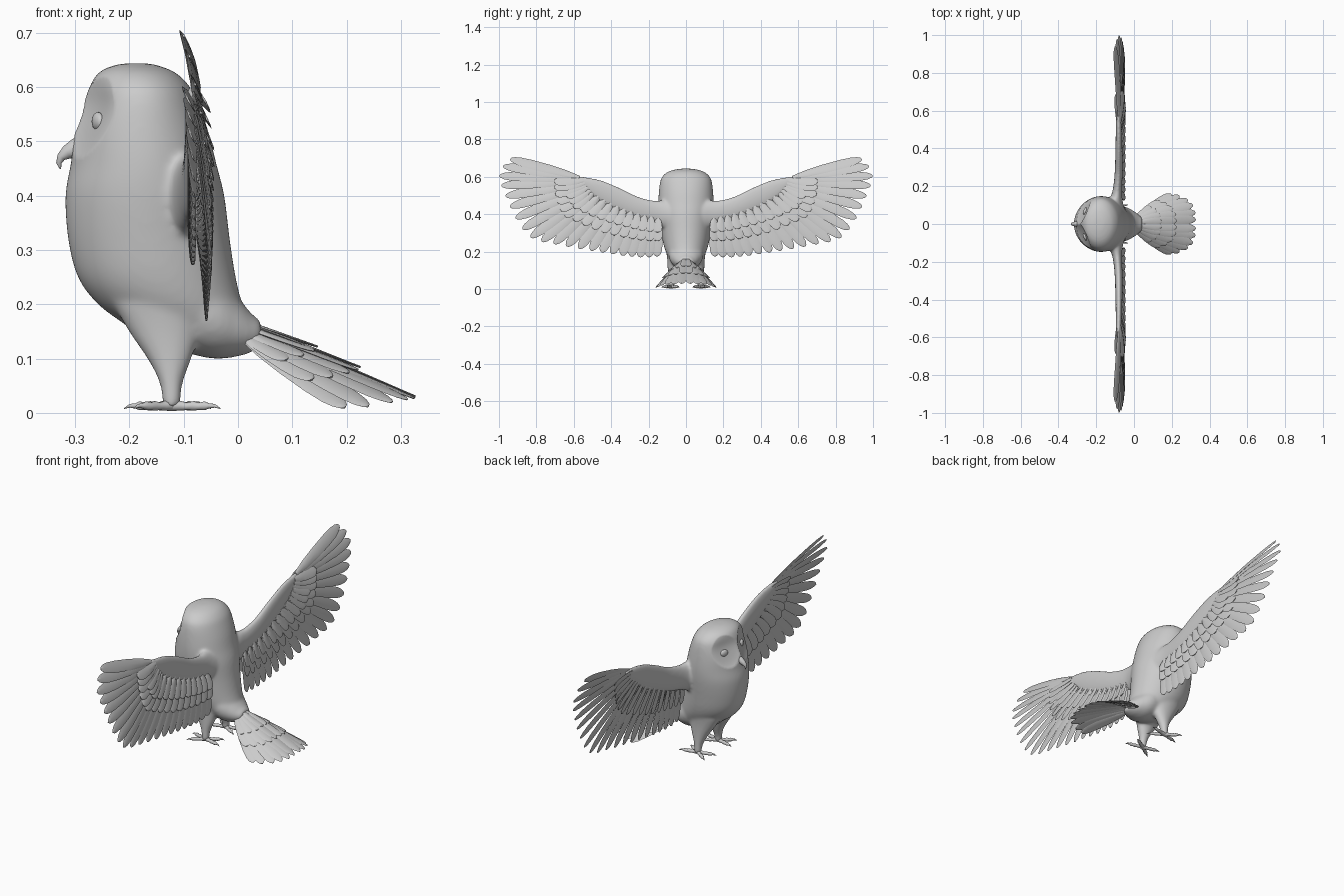
import bpy, bmesh, math
from mathutils import Vector as V, Matrix

if "Cube" in bpy.data.objects:
    bpy.data.objects.remove(bpy.data.objects["Cube"])


def loft(bm, rings, n=24):
    """Skin a closed tube through elliptical rings (centre, half-axis u, half-axis v)."""
    loops = []
    for c, u, v in rings:
        loops.append([bm.verts.new(V(c) + V(u) * math.cos(2 * math.pi * k / n)
                                   + V(v) * math.sin(2 * math.pi * k / n)) for k in range(n)])
    faces = [bm.faces.new(loops[0]), bm.faces.new(loops[-1][::-1])]
    for a, b in zip(loops, loops[1:]):
        for k in range(n):
            j = (k + 1) % n
            faces.append(bm.faces.new((a[k], b[k], b[j], a[j])))
    bmesh.ops.recalc_face_normals(bm, faces=faces)


def curved(rows, steps=5):
    """Resample rows of numbers along a smooth spline through them."""
    out = []
    for i in range(len(rows) - 1):
        q = [rows[max(i - 1, 0)], rows[i], rows[i + 1], rows[min(i + 2, len(rows) - 1)]]
        for s in range(steps):
            t = s / steps
            out.append([b + .5 * t * (c - a + t * (2 * a - 5 * b + 4 * c - d + t * (3 * (b - c) + d - a)))
                        for a, b, c, d in zip(*q)])
    return out + [list(rows[-1])]


def finish(name, bm, mirror=False):
    me = bpy.data.meshes.new(name)
    bm.to_mesh(me)
    bm.free()
    ob = bpy.data.objects.new(name, me)
    bpy.context.collection.objects.link(ob)
    bpy.context.view_layer.objects.active = ob
    ob.select_set(True)
    bpy.ops.object.shade_smooth_by_angle(angle=math.radians(50))
    ob.select_set(False)
    if mirror:
        m = ob.modifiers.new("mirror", 'MIRROR')
        m.use_axis = (False, True, False)
        m.use_mirror_merge = False
    return ob


def feather(bm, base, tip, width, normal, twist=0.0, thick=0.004, bend=0.0):
    """Flat blade with a rounded end."""
    base, tip = V(base), V(tip)
    d = tip - base
    nrm = Matrix.Rotation(twist, 3, d.normalized()) @ V(normal)
    side = d.cross(nrm).normalized()
    nrm = side.cross(d).normalized()
    rings = []
    for t, w in ((0, .35), (.2, .75), (.45, .95), (.7, 1), (.86, .9), (.94, .68), (.985, .38), (1, .1)):
        c = base + d * t + nrm * bend * math.sin(math.pi * t)
        rings.append((c, side * width * w / 2, nrm * thick * (1.2 - .7 * t)))
    loft(bm, rings, 8)


def sample(pts, t):
    f = t * (len(pts) - 1)
    i = min(int(f), len(pts) - 2)
    return V(pts[i]).lerp(V(pts[i + 1]), f - i)


# Body, rump, thighs and wing arms, blended into one skin
bm = bmesh.new()
trunk = [(.13, -.17, 0, .05), (.16, -.205, .02, .085), (.2, -.258, .008, .108), (.25, -.295, -.004, .123),
         (.32, -.313, -.015, .134), (.4, -.318, -.025, .145), (.46, -.308, -.04, .148),
         (.52, -.3, -.055, .145), (.57, -.284, -.073, .139), (.6, -.274, -.088, .128),
         (.625, -.259, -.112, .1), (.638, -.236, -.14, .065), (.644, -.21, -.165, .025)]
loft(bm, [(((a + b) / 2, 0, z), ((b - a) / 2, 0, 0), (0, h, 0)) for z, a, b, h in curved(trunk)], 48)
rump = [(-.13, .12, .3, .09), (-.05, .1, .265, .092), (0, .104, .212, .068), (.025, .112, .183, .05),
        (.042, .122, .17, .036)]
loft(bm, [((x, 0, (a + b) / 2), (0, h, 0), (0, 0, (b - a) / 2)) for x, a, b, h in curved(rump)], 32)
thigh = [(.2, -.23, -.06, .06, .045), (.15, -.202, -.07, .062, .038), (.1, -.168, -.085, .068, .03),
         (.06, -.147, -.1, .075, .023), (.03, -.141, -.104, .08, .018), (.01, -.139, -.106, .08, .018)]
# y, upper z, lower z, x, half thickness
arm = [(.08, .47, .31, -.1, .05), (.13, .475, .33, -.095, .034), (.18, .475, .35, -.088, .025),
       (.26, .497, .37, -.082, .021), (.36, .545, .41, -.08, .019), (.46, .585, .46, -.08, .017),
       (.55, .602, .53, -.082, .014), (.6, .605, .57, -.085, .01)]
for s in (1, -1):
    loft(bm, [(((a + b) / 2, s * y, z), ((b - a) / 2, 0, 0), (0, h, 0)) for z, a, b, y, h in curved(thigh)])
    loft(bm, [((x, s * y, (a + b) / 2), (h, 0, 0), (0, 0, (a - b) / 2)) for y, a, b, x, h in curved(arm)])
body = finish("body", bm)
r = body.modifiers.new("blend", 'REMESH')
r.mode = 'VOXEL'
r.voxel_size = .006
sm = body.modifiers.new("soften", 'SMOOTH')
sm.factor, sm.iterations = .5, 18
for m in ("blend", "soften"):
    bpy.ops.object.modifier_apply(modifier=m)
# Hollow the two facial discs around the eyes
for v in body.data.vertices:
    p = v.co
    d = ((abs(p.y) - .062) / .064) ** 2 + ((p.z - .545) / .075) ** 2
    if p.x < -.17 and d < 1:
        p.x += .022 * (1 - d) ** .9
body.select_set(True)
bpy.ops.object.shade_smooth_by_angle(angle=math.radians(60))
body.select_set(False)

# Eyes
bm = bmesh.new()
bmesh.ops.create_uvsphere(bm, u_segments=20, v_segments=12, radius=1,
                          matrix=Matrix.Translation((-.258, .068, .537)) @ Matrix.Rotation(-.35, 4, 'Z')
                          @ Matrix.Diagonal((.01, .02, .017, 1)))
finish("eyes", bm, True)

# Hooked beak
bm = bmesh.new()
path = [(-.275, .498, .012, .02), (-.298, .488, .016, .018), (-.315, .48, .012, .013), (-.326, .471, .009, .008),
        (-.33, .46, .005, .005), (-.327, .449, .001, .001)]
rings = []
for i, (x, z, w, h) in enumerate(path):
    a, b = path[max(i - 1, 0)], path[min(i + 1, len(path) - 1)]
    t = V((b[0] - a[0], 0, b[1] - a[1])).normalized()
    rings.append(((x, 0, z), (0, w, 0), V((-t.z, 0, t.x)) * h))
loft(bm, rings, 16)
finish("beak", bm)

# Feet: two toes forward, two back, with knuckles and claws
bm = bmesh.new()
for dx, dy in ((-.088, -.022), (-.07, .05), (.072, -.045), (.09, .022)):
    d = V((dx, dy, 0))
    side = V((-dy, dx, 0)).normalized()
    toe = [(0, .014, .011), (.2, .013, .009), (.32, .012, .007), (.45, .013, .009), (.56, .012, .007),
           (.67, .013, .0085), (.76, .013, .005), (.88, .013, .0035), (1, .008, .0008)]
    loft(bm, [(V((-.122, .08, z)) + d * t, side * w, (0, 0, w)) for t, z, w in toe], 10)
finish("feet", bm, True)

# Wing flight feathers and coverts
tips = [(.94, .695), (.98, .655), (1, .6), (.985, .545), (.96, .485), (.935, .425), (.9, .36), (.86, .3),
        (.81, .26), (.74, .25), (.67, .235), (.6, .222), (.53, .21), (.47, .2), (.41, .19), (.35, .18),
        (.3, .175), (.25, .17), (.2, .17), (.155, .175)]
roots = [(.57, .597), (.565, .58), (.545, .54), (.51, .5), (.42, .455), (.33, .42), (.24, .39), (.15, .37)]
sweep = [(-.1, 0), (-.065, 0), (-.05, 0), (-.052, 0), (-.055, 0), (-.058, 0), (-.058, 0)]


def wing_pair(t):
    b, e = sample(roots, t), sample(tips, t)
    return V((-.08, b.x, b.y)), V((sample(sweep, t).x, e.x, e.y))


def wing_twist(t):
    return -.12 - .4 * max(0, 1 - 2 * t)


bm = bmesh.new()
N = 21
for i in range(N):
    t = i / (N - 1)
    b, e = wing_pair(t)
    feather(bm, b, e, .056, (1, 0, 0), wing_twist(t), bend=.004)
finish("flight_feathers", bm, True)

# layer: x offset, first position, reach at the hand, reach at the body, width, count
for name, dx, t0, hand, inner, w, n in (("back_coverts", .016, .14, .26, .58, .056, 16),
                                        ("small_back_coverts", .024, .3, .2, .34, .05, 13),
                                        ("front_coverts", -.014, .14, .24, .5, .056, 16)):
    bm = bmesh.new()
    for i in range(n):
        t = t0 + (1 - t0) * i / (n - 1)
        b, e = wing_pair(t)
        reach = hand + (inner - hand) * min(1, t * 1.5)
        off = V((dx, 0, 0))
        feather(bm, b + off * .5 - (e - b) * .04, b.lerp(e, reach) + off, w, (1, 0, 0), wing_twist(t) - .1)
    finish(name, bm, True)

# Arched tail fan with shorter covering feathers
tail = [(.327, .024, .03), (.325, .062, .027), (.312, .102, .025), (.284, .13, .02), (.24, .15, .012),
        (.197, .158, .01)]
for name, n, f, lift, w in (("tail_feathers", 6, 1, 0, .052), ("tail_coverts", 5, .66, .01, .048),
                            ("small_tail_coverts", 4, .4, .014, .038)):
    bm = bmesh.new()
    for i in range(n):
        k = i / (n - 1)
        e = sample(tail, k)
        b = V((.02 - .01 * k, .006 + .025 * k, .16 - .022 * k))
        nrm = V((.3, .75 * k, 1 - .25 * k))
        feather(bm, b + V((0, 0, lift * .3)), b.lerp(e, f) + nrm * lift, w, nrm, .05)
    finish(name, bm, True)
